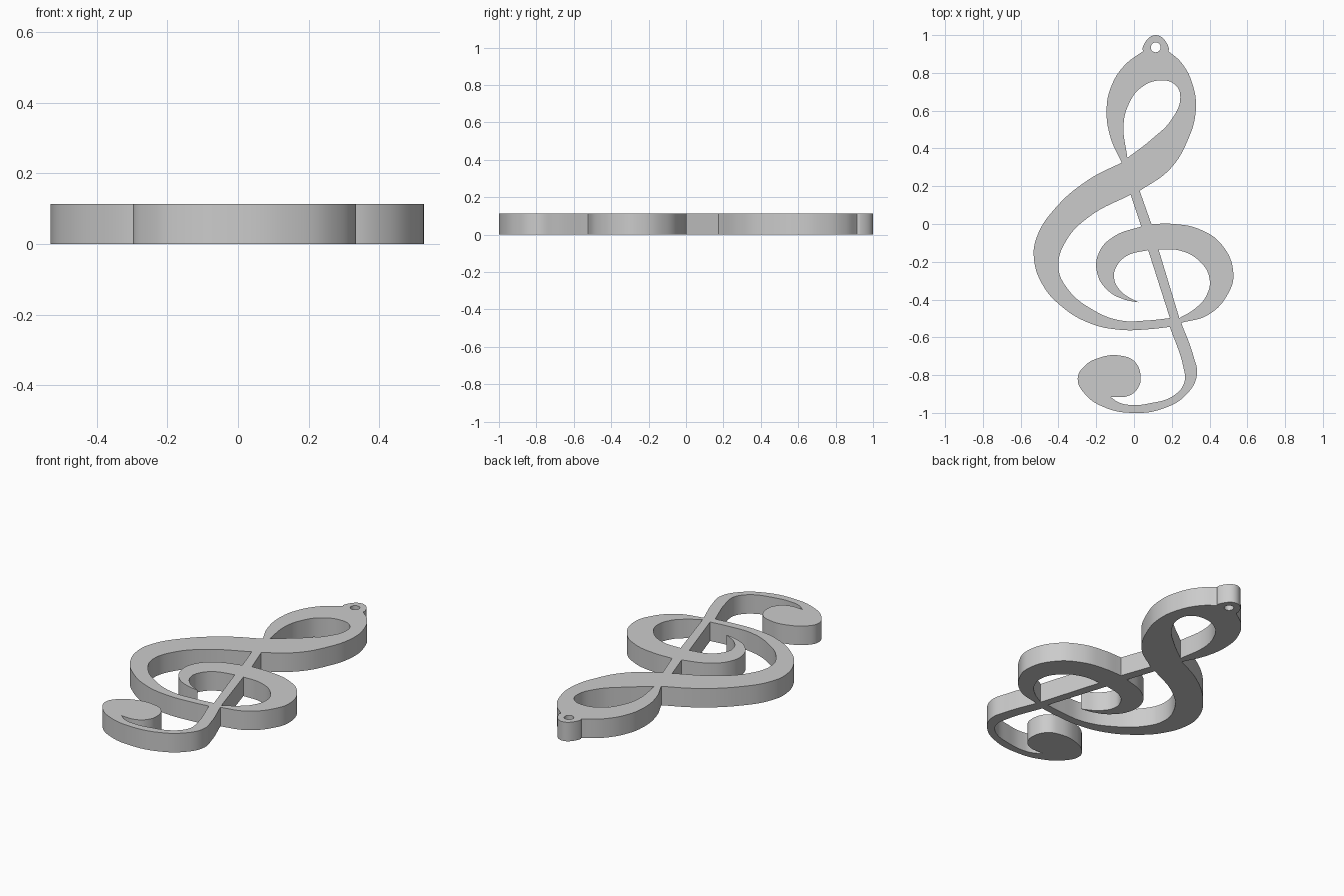
import bpy
import bmesh

if "Cube" in bpy.data.objects:
    bpy.data.objects.remove(bpy.data.objects["Cube"], do_unlink=True)

THICKNESS = 0.113
UNIT = 0.01  # profile coordinates are in hundredths

# Each outline is a list of runs. The first point of a run is a sharp corner,
# the remaining points are smooth, and the runs join into one closed loop.
silhouette = [
    # hanging ring
    [(18.2, 91.5), (18.5, 93), (11.5, 100), (4.5, 93)],
    # left side of the upper loop
    [(4.8, 91.5), (-5, 84), (-12, 73), (-14.5, 61), (-12.5, 46)],
    # outer edge of the big bowl
    [(-6.5, 32.5), (-24, 23.5), (-42, 8), (-51.5, -7), (-53, -18), (-48.5, -32),
     (-38.5, -43.5), (-23.5, -52.5), (-7.5, -56), (8, -55.7)],
    # inner edge of the tail hook
    [(19, -54.5), (26.2, -76), (26.7, -83.5), (21.5, -90.5), (8, -95),
     (-1.5, -95.8), (-8, -94.5)],
    # round end of the tail and outer edge of the hook
    [(-12.5, -91.5), (-3, -91), (2, -87), (3.5, -81), (0.5, -73), (-6.5, -69.8),
     (-18, -70.7), (-27, -76), (-29.8, -82), (-26, -90), (-16.5, -96.7),
     (-1, -100), (16, -97.5), (28, -90), (33.3, -80), (31.5, -70)],
    # outer edge of the spiral
    [(25, -52.3), (39.5, -48), (50, -36.5), (52.6, -26), (46.5, -11),
     (34.5, -2.7), (21, 0)],
    # right edge of the stem
    [(9.2, 0)],
    # right side of the upper loop
    [(3, 17.5), (19, 29), (28.3, 44), (32.7, 60), (31, 74), (25, 85.5)],
]

ring_hole = [[], (11.5, 96.1), (8.9, 93.5), (11.5, 90.9), (14.1, 93.5)]
ring_hole = [ring_hole]

upper_loop_hole = [
    [(-3.5, 35), (-5.5, 53), (-2.5, 64), (3.5, 72), (14, 76), (22, 73.5),
     (24.5, 67), (20, 55.5), (9.5, 45)],
]

bowl_hole = [
    # left edge of the stem
    [(-1.8, 15.5)],
    # outside of the spiral tip
    [(3.8, -1.3), (-10.5, -6.5), (-18.5, -15), (-19.5, -26), (-13.5, -35.5),
     (-5, -40)],
    # inside of the spiral tip
    [(2.5, -41.5), (-6.5, -36), (-10.5, -29), (-9.5, -23), (-4, -17)],
    # stem below the spiral
    [(7.5, -13.8)],
    # inner edge of the big bowl
    [(19, -49.8), (8, -51), (-7.5, -51), (-22.5, -45), (-35, -34.5), (-40, -23),
     (-36, -9), (-23.5, 4)],
]

spiral_hole = [
    [(13, -13.5), (24, -14), (34.5, -19.5), (40, -29), (38, -38.5), (32, -45)],
    [(24, -49.8)],
]


def add_outline(curve, runs):
    """Add a closed spline; an empty leading entry means there is no corner."""
    points = []
    for run in runs:
        smooth_start = run[0] == []
        for i, xy in enumerate(run[1:] if smooth_start else run):
            points.append((xy, "AUTO" if i or smooth_start else "VECTOR"))
    spline = curve.splines.new("BEZIER")
    spline.bezier_points.add(len(points) - 1)
    spline.use_cyclic_u = True
    spline.resolution_u = 8
    for bp, ((x, y), kind) in zip(spline.bezier_points, points):
        bp.co = (x * UNIT, y * UNIT, 0)
        bp.handle_left_type = bp.handle_right_type = kind


# Flat pendant: filled profile with holes, extruded
curve = bpy.data.curves.new("clef_pendant", "CURVE")
curve.dimensions = "2D"
curve.fill_mode = "BOTH"
curve.extrude = THICKNESS / 2
for outline in (silhouette, ring_hole, upper_loop_hole, bowl_hole, spiral_hole):
    add_outline(curve, outline)

pendant = bpy.data.objects.new("clef_pendant", curve)
bpy.context.collection.objects.link(pendant)
pendant.location.z = THICKNESS / 2
bpy.ops.object.select_all(action="DESELECT")
pendant.select_set(True)
bpy.context.view_layer.objects.active = pendant
bpy.ops.object.convert(target="MESH")
pendant = bpy.context.object

# Weld the caps to the walls
bm = bmesh.new()
bm.from_mesh(pendant.data)
bmesh.ops.remove_doubles(bm, verts=bm.verts, dist=UNIT / 50)
bmesh.ops.recalc_face_normals(bm, faces=bm.faces)
bm.to_mesh(pendant.data)
bm.free()
bpy.ops.object.shade_smooth_by_angle()

# Plain grey finish
grey = bpy.data.materials.new("plain_grey")
grey.use_nodes = True
colour = (0.6, 0.6, 0.6, 1)
grey.diffuse_color = colour
grey.node_tree.nodes["Principled BSDF"].inputs["Base Color"].default_value = colour
pendant.data.materials.clear()
pendant.data.materials.append(grey)
